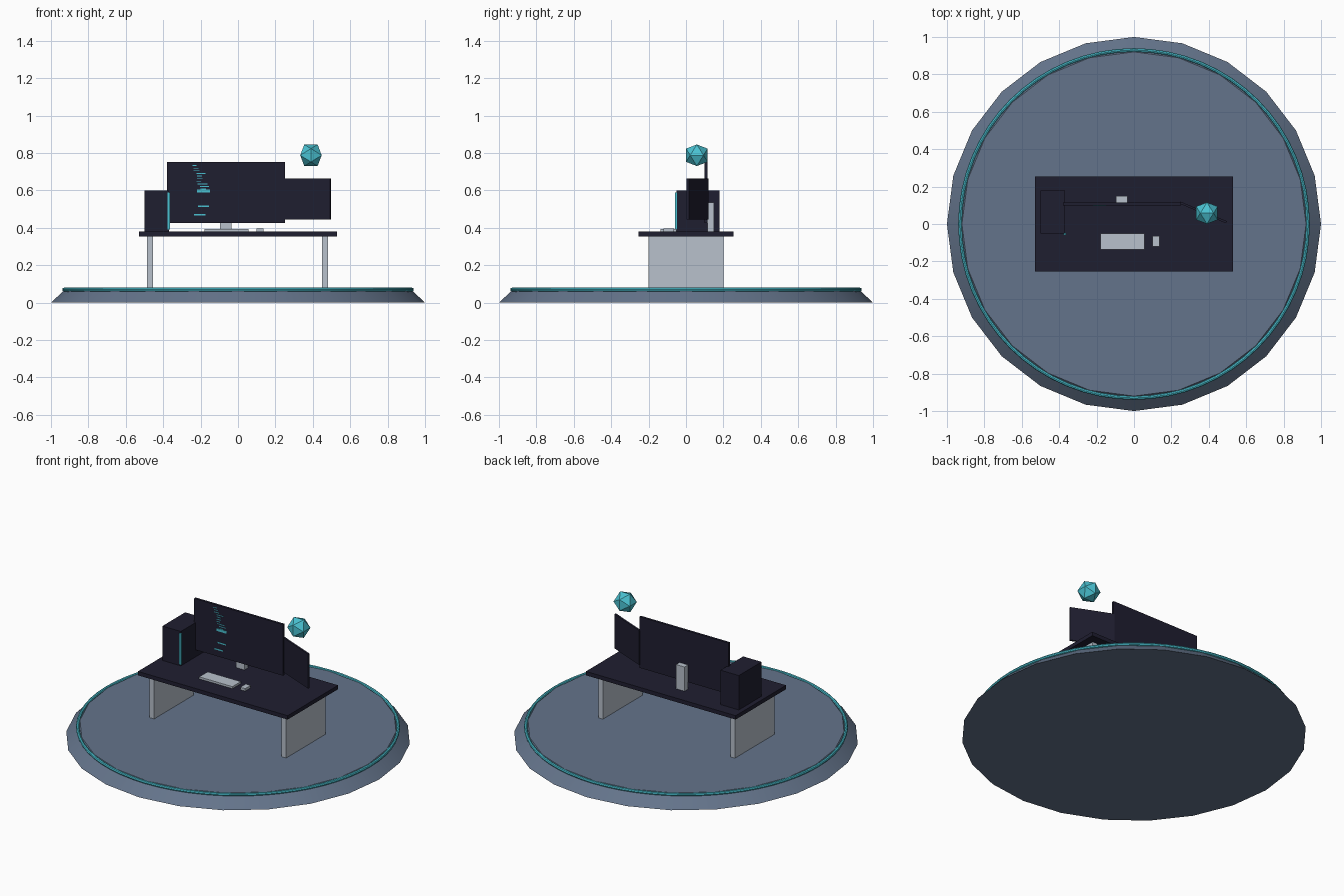
import bpy, bmesh, math, random
from mathutils import Vector

cube = bpy.data.objects.get("Cube")
if cube:
    bpy.data.objects.remove(cube, do_unlink=True)


def material(name, hex_code):
    """Flat colour from an sRGB hex string, stored as linear values."""
    def linear(c):
        return c / 12.92 if c <= 0.04045 else ((c + 0.055) / 1.055) ** 2.4
    rgb = [linear(b / 255) for b in bytes.fromhex(hex_code)]
    mat = bpy.data.materials.new(name)
    mat.use_nodes = True
    mat.diffuse_color = (*rgb, 1)
    bsdf = mat.node_tree.nodes["Principled BSDF"]
    bsdf.inputs["Base Color"].default_value = (*rgb, 1)
    return mat


SLATE = material("slate", "64748b")
DARK = material("dark navy", "1f1e30")
GREY = material("light grey", "b8c1cc")
TEAL = material("teal", "4ac2d2")


def add(name, bm, mat):
    bmesh.ops.recalc_face_normals(bm, faces=bm.faces)
    mesh = bpy.data.meshes.new(name)
    bm.to_mesh(mesh)
    bm.free()
    mesh.materials.append(mat)
    obj = bpy.data.objects.new(name, mesh)
    bpy.context.collection.objects.link(obj)
    return obj


def box(name, mat, x, y, z):
    """Box from its (min, max) range on each axis."""
    bm = bmesh.new()
    bmesh.ops.create_cube(bm, size=1)
    ranges = (x, y, z)
    bmesh.ops.scale(bm, vec=[b - a for a, b in ranges], verts=bm.verts)
    obj = add(name, bm, mat)
    obj.location = [(a + b) / 2 for a, b in ranges]
    return obj


def smooth(obj):
    bpy.ops.object.select_all(action="DESELECT")
    obj.select_set(True)
    bpy.context.view_layer.objects.active = obj
    bpy.ops.object.shade_smooth_by_angle(angle=math.radians(30))


# Round sloped platform
bm = bmesh.new()
bmesh.ops.create_cone(bm, cap_ends=True, segments=24, radius1=1, radius2=0.92, depth=0.075)
platform = add("platform", bm, SLATE)
platform.location.z = 0.0375
smooth(platform)

# Glowing rim ring
bpy.ops.mesh.primitive_torus_add(major_segments=64, minor_segments=8, major_radius=0.93,
                                 minor_radius=0.01, location=(0, 0, 0.07))
ring = bpy.context.object
ring.name = "rim_ring"
ring.data.materials.append(TEAL)
smooth(ring)

# Desk
box("desk_top", DARK, (-0.53, 0.53), (-0.255, 0.255), (0.355, 0.38))
for side, x in (("right", -0.47), ("left", 0.465)):
    box(f"desk_leg_{side}", GREY, (x - 0.016, x + 0.016), (-0.2, 0.2), (0.07, 0.355))

# Computer tower with light strip
box("computer_tower", DARK, (-0.5, -0.37), (-0.05, 0.18), (0.38, 0.6))
box("tower_light", TEAL, (-0.376, -0.364), (-0.058, -0.048), (0.39, 0.59))

# Main monitor and its stand
box("main_monitor", DARK, (-0.38, 0.25), (0.1, 0.115), (0.425, 0.752))
box("monitor_stand", GREY, (-0.095, -0.035), (0.115, 0.15), (0.38, 0.535))

# Angled side monitor
side_monitor = box("side_monitor", DARK, (0.235, 0.505), (0.056, 0.068), (0.445, 0.665))
side_monitor.rotation_euler.z = -0.4

# Abstract dashes on the screen
random.seed(4)
for i in range(11):
    z = 0.735 - i * 0.014
    x = -0.24 + i * 0.004 + random.uniform(-0.008, 0.008)
    width = random.uniform(0.02, 0.055)
    box(f"screen_dash_{i + 1}", TEAL, (x, x + width), (0.098, 0.1), (z - 0.004, z))
box("screen_panel", TEAL, (-0.22, -0.15), (0.097, 0.1), (0.588, 0.604))
for i, (x, z) in enumerate(((-0.215, 0.515), (-0.235, 0.47))):
    box(f"screen_lower_dash_{i + 1}", TEAL, (x, x + 0.06), (0.098, 0.1), (z - 0.004, z + 0.004))

# Keyboard and mouse
box("keyboard", GREY, (-0.18, 0.055), (-0.135, -0.05), (0.38, 0.393))
box("mouse", GREY, (0.1, 0.135), (-0.12, -0.065), (0.38, 0.396))

# Floating twenty-sided gem, hulled from three golden rectangles
bm = bmesh.new()
short, long = 0.0355, 0.0575
for a in (-short, short):
    for b in (-long, long):
        for corner in ((a, 0, b), (0, b, a), (b, a, 0)):
            bm.verts.new(Vector(corner))
bmesh.ops.convex_hull(bm, input=bm.verts)
gem = add("floating_gem", bm, TEAL)
gem.location = (0.39, 0.058, 0.788)
